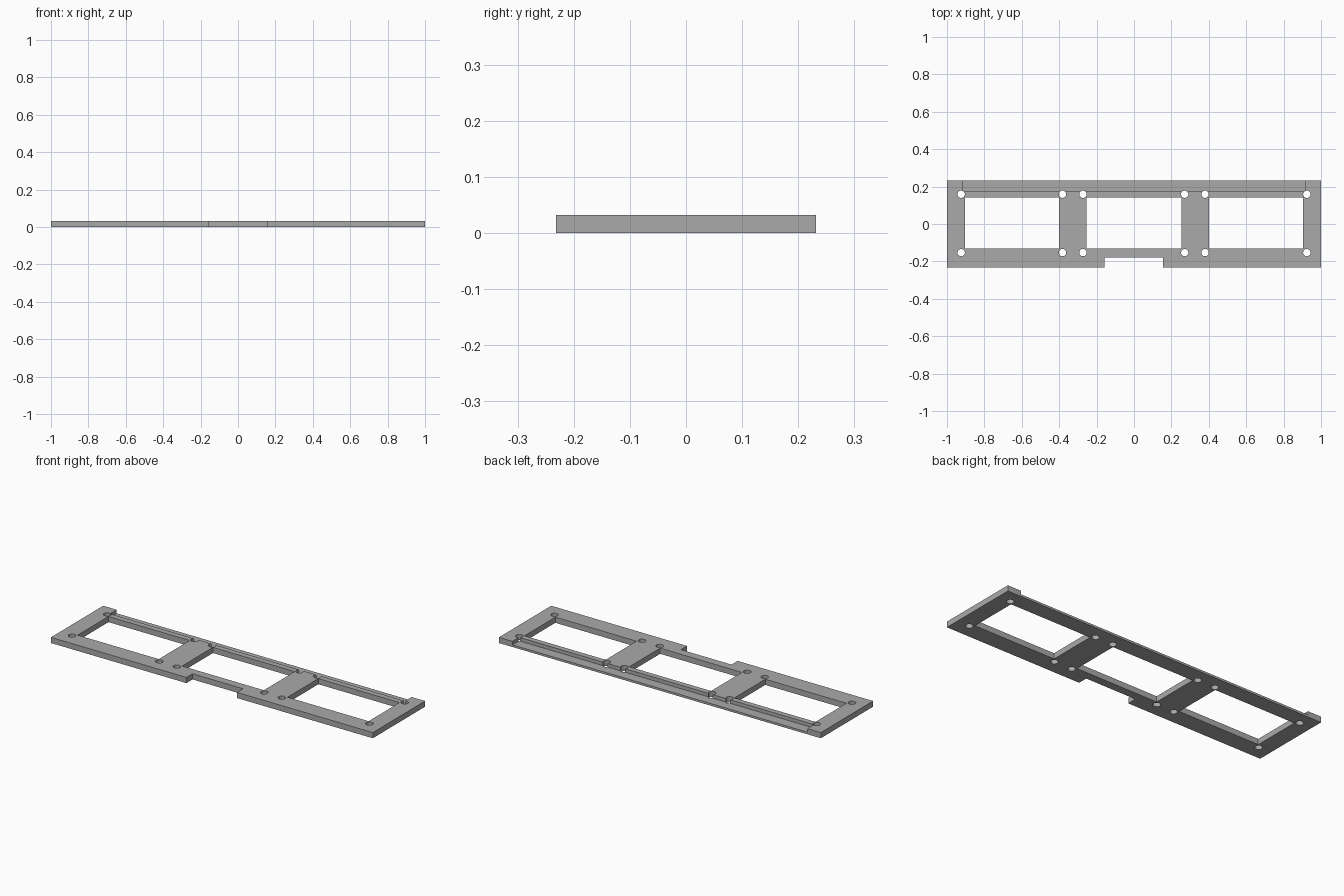
import bpy
import bmesh
from mathutils import Matrix

if "Cube" in bpy.data.objects:
    bpy.data.objects.remove(bpy.data.objects["Cube"], do_unlink=True)

HALF_DEPTH = 0.232
THICK = 0.032
LEDGE_Z = 0.012

grey = bpy.data.materials.new("plain grey")
grey.use_nodes = True
colour = (0.40, 0.40, 0.40, 1)
grey.diffuse_color = colour
grey.node_tree.nodes["Principled BSDF"].inputs["Base Color"].default_value = colour


def add_box(bm, x0, x1, y0, y1, z0, z1):
    place = Matrix.Translation(((x0 + x1) / 2, (y0 + y1) / 2, (z0 + z1) / 2))
    bmesh.ops.create_cube(bm, size=1, matrix=place @ Matrix.Diagonal((x1 - x0, y1 - y0, z1 - z0, 1)))


def make_object(name, bm):
    mesh = bpy.data.meshes.new(name)
    bm.to_mesh(mesh)
    bm.free()
    mesh.materials.append(grey)
    obj = bpy.data.objects.new(name, mesh)
    bpy.context.collection.objects.link(obj)
    return obj


def cut(target, name, bm):
    cutter = make_object(name, bm)
    cutter.hide_render = True
    mod = target.modifiers.new(name, "BOOLEAN")
    mod.operation = "DIFFERENCE"
    mod.solver = "EXACT"
    mod.object = cutter
    bpy.context.view_layer.objects.active = target
    bpy.ops.object.modifier_apply(modifier=mod.name)
    bpy.data.objects.remove(cutter, do_unlink=True)


# Flat mounting plate
bm = bmesh.new()
add_box(bm, -1, 1, -HALF_DEPTH, HALF_DEPTH, 0, THICK)
plate = make_object("mounting_plate", bm)

# Three window openings
bm = bmesh.new()
for x0, x1 in ((-0.904, -0.4), (-0.255, 0.253), (0.4, 0.904)):
    add_box(bm, x0, x1, -0.132, 0.142, -0.1, 0.1)
cut(plate, "window_openings", bm)

# Front notch and lowered rear ledge
bm = bmesh.new()
add_box(bm, -0.158, 0.156, -0.4, -0.178, -0.1, 0.1)
add_box(bm, -0.916, 0.916, 0.173, 0.4, LEDGE_Z, 0.1)
cut(plate, "notch_and_ledge", bm)

# Screw holes at the window corners
bm = bmesh.new()
for x in (-0.924, -0.382, -0.273, 0.271, 0.38, 0.924):
    for y in (-0.153, 0.159):
        bmesh.ops.create_cone(bm, cap_ends=True, segments=32, radius1=0.0195, radius2=0.0195,
                              depth=0.2, matrix=Matrix.Translation((x, y, 0)))
cut(plate, "screw_holes", bm)
